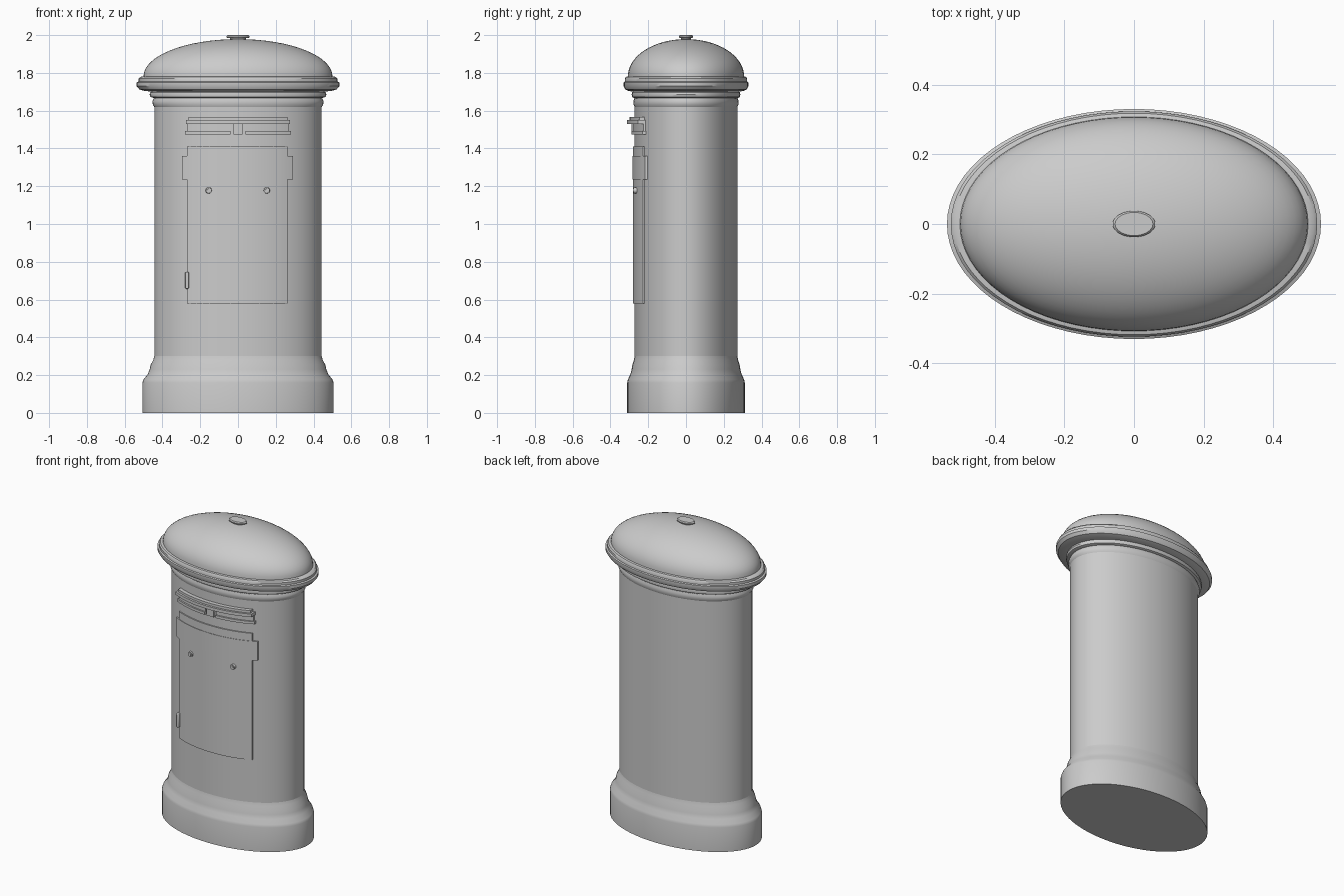
import bpy, bmesh, math

if "Cube" in bpy.data.objects:
    bpy.data.objects.remove(bpy.data.objects["Cube"], do_unlink=True)

RATIO = 0.615          # depth of every oval section relative to its width
BODY_R = 0.443
SEGMENTS = 72

grey = bpy.data.materials.new("plain_grey")
grey.use_nodes = True
grey.diffuse_color = (0.6, 0.6, 0.6, 1)
grey.node_tree.nodes["Principled BSDF"].inputs["Base Color"].default_value = (0.6, 0.6, 0.6, 1)


def finish(name, bm, angle=35):
    bmesh.ops.recalc_face_normals(bm, faces=bm.faces)
    mesh = bpy.data.meshes.new(name)
    bm.to_mesh(mesh)
    bm.free()
    mesh.materials.append(grey)
    obj = bpy.data.objects.new(name, mesh)
    bpy.context.collection.objects.link(obj)
    bpy.ops.object.select_all(action='DESELECT')
    obj.select_set(True)
    bpy.context.view_layer.objects.active = obj
    bpy.ops.object.shade_smooth_by_angle(angle=math.radians(angle))
    return obj


def oval_loft(name, profile):
    """Sweep a (half width, height) profile around an oval and cap both ends."""
    bm = bmesh.new()
    rings = []
    for r, z in profile:
        turns = [2 * math.pi * i / SEGMENTS for i in range(SEGMENTS)]
        rings.append([bm.verts.new((r * math.cos(t), r * RATIO * math.sin(t), z)) for t in turns])
    for low, high in zip(rings, rings[1:]):
        for i in range(SEGMENTS):
            j = (i + 1) % SEGMENTS
            bm.faces.new((low[i], low[j], high[j], high[i]))
    bm.faces.new(rings[0])
    bm.faces.new(rings[-1])
    return finish(name, bm)


def front_y(x):
    return -BODY_R * RATIO * math.sqrt(1 - (x / BODY_R) ** 2)


def curved_plate(name, x0, x1, z0, z1, out, steps=24):
    """A plate hugging the front of the body, standing proud by out."""
    bm = bmesh.new()
    sections = []
    for i in range(steps + 1):
        x = x0 + (x1 - x0) * i / steps
        front, back = front_y(x) - out, front_y(x) + 0.006
        corners = ((front, z0), (front, z1), (back, z1), (back, z0))
        sections.append([bm.verts.new((x, y, z)) for y, z in corners])
    for a, b in zip(sections, sections[1:]):
        for k in range(4):
            m = (k + 1) % 4
            bm.faces.new((a[k], a[m], b[m], b[k]))
    bm.faces.new(sections[0])
    bm.faces.new(sections[-1])
    return finish(name, bm)


# Plinth with its flared shoulder
oval_loft("plinth", [(0.506, 0), (0.506, 0.16), (0.5, 0.177), (0.478, 0.205),
                     (0.468, 0.23), (0.462, 0.255), (0.449, 0.28), (0.443, 0.3)])

# Main oval body
oval_loft("body", [(BODY_R, 0.25), (BODY_R, 1.72)])

# Neck mouldings
oval_loft("lower_neck_ring", [(0.443, 1.62), (0.451, 1.632), (0.453, 1.65), (0.446, 1.665)])
oval_loft("upper_neck_ring", [(0.45, 1.668), (0.464, 1.673), (0.468, 1.685),
                              (0.464, 1.697), (0.45, 1.703)])

# Overhanging rim
oval_loft("lid_rim", [(0.44, 1.7), (0.492, 1.704), (0.522, 1.712), (0.537, 1.73), (0.537, 1.75),
                      (0.526, 1.754), (0.526, 1.77), (0.517, 1.779), (0.495, 1.783)])

# Domed lid
dome = []
for i in range(17):
    t = math.radians(89 * i / 16)
    dome.append((0.5 * math.cos(t), 1.782 + 0.197 * math.sin(t)))
oval_loft("lid_dome", dome)

# Top button
oval_loft("cap_stem", [(0.042, 1.965), (0.042, 1.988)])
oval_loft("cap_button", [(0.054, 1.984), (0.061, 1.988), (0.061, 1.994), (0.054, 2.0)])

# Posting slot: hood, its top strip, the sill on both sides and the centre post
curved_plate("slot_hood", -0.275, 0.275, 1.53, 1.55, 0.04)
curved_plate("slot_hood_top", -0.262, 0.262, 1.55, 1.566, 0.026)
for side, sign in (("left", 1), ("right", -1)):
    ends = sorted((sign * 0.04, sign * 0.28))
    curved_plate(side + "_slot_sill", *ends, 1.475, 1.492, 0.018, 12)
    ends = sorted((sign * 0.04, sign * 0.27))
    curved_plate(side + "_slot_flap", *ends, 1.492, 1.53, 0.008, 12)
curved_plate("slot_post", -0.025, 0.025, 1.475, 1.53, 0.016, 4)

# Door and the band across its top
curved_plate("door", -0.27, 0.262, 0.58, 1.41, 0.008)
curved_plate("door_band", -0.297, 0.292, 1.235, 1.36, 0.011)

# Round door locks
for side, x in (("left", 0.152), ("right", -0.155)):
    bm = bmesh.new()
    for radius, depth in ((0.018, 0.03), (0.01, 0.04)):
        bmesh.ops.create_cone(bm, cap_ends=True, segments=20, radius1=radius,
                              radius2=radius * 0.85, depth=depth)
    lock = finish(side + "_lock", bm)
    lock.rotation_euler.x = math.pi / 2
    lock.location = (x, front_y(x) - 0.006, 1.178)

# Upright pull handle at the edge of the door
bm = bmesh.new()
bmesh.ops.create_cube(bm, size=1)
bmesh.ops.scale(bm, vec=(0.019, 0.04, 0.09), verts=bm.verts)
handle = finish("door_handle", bm)
handle.location = (-0.27, front_y(-0.27) - 0.008, 0.702)
bevel = handle.modifiers.new("soft_edges", 'BEVEL')
bevel.width = 0.004
bevel.segments = 2
